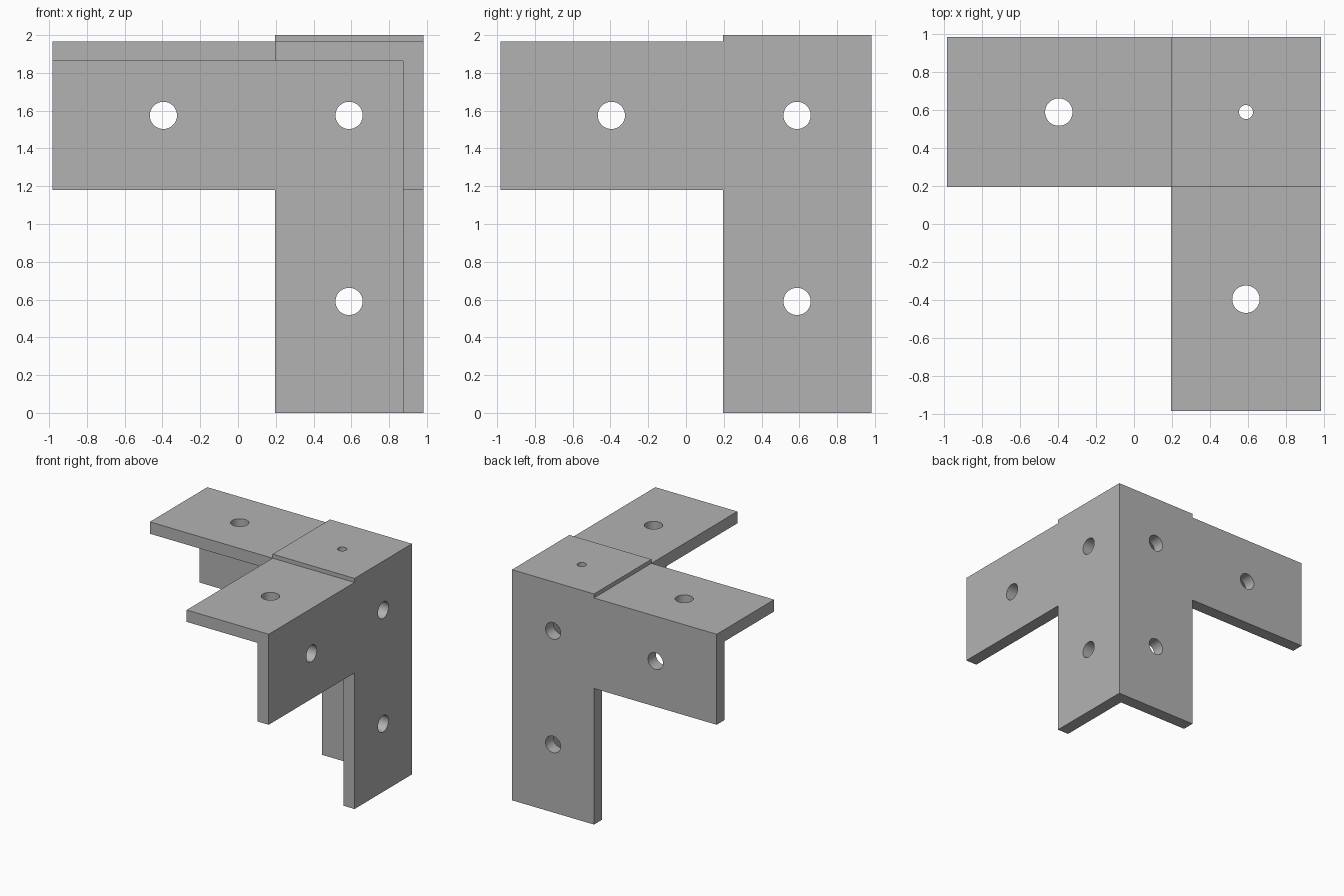
import bpy, math
from mathutils import Vector

default = bpy.data.objects.get("Cube")
if default:
    bpy.data.objects.remove(default, do_unlink=True)

HALF = 0.982       # half of the footprint
TOP = 2.0          # raised corner pad
ARM_TOP = 1.965    # upper face of the horizontal arms
INNER = 0.874      # inner face of the two walls
UNDER = 1.862      # underside of the top plate
EDGE = 0.195       # inner edge of every arm
ARM_LOW = 1.18     # lower edge of the wall arms
NEAR, FAR = 0.588, -0.395   # hole positions along x and y
HIGH, LOW = 1.575, 0.59     # hole heights
FARAWAY = 1.5      # cutters overshoot to here


def box(name, low, high):
    low, high = Vector(low), Vector(high)
    bpy.ops.mesh.primitive_cube_add(size=1, location=(low + high) / 2)
    obj = bpy.context.object
    obj.name = name
    obj.scale = high - low
    bpy.ops.object.transform_apply(location=True, rotation=True, scale=True)
    return obj


def drill(centre, axis, radius=0.072):
    turn = {"x": (0, math.pi / 2, 0), "y": (math.pi / 2, 0, 0), "z": (0, 0, 0)}
    bpy.ops.mesh.primitive_cylinder_add(vertices=48, radius=radius, depth=0.4,
                                        location=centre, rotation=turn[axis])
    return bpy.context.object


def cut(target, cutter):
    cutter.hide_render = True
    bpy.context.view_layer.objects.active = target
    mod = target.modifiers.new("cut", "BOOLEAN")
    mod.operation = "DIFFERENCE"
    mod.solver = "EXACT"
    mod.object = cutter
    bpy.ops.object.modifier_apply(modifier=mod.name)
    bpy.data.objects.remove(cutter, do_unlink=True)


# Three-way corner bracket, carved from a solid block
bracket = box("corner_bracket", (-HALF, -HALF, 0), (HALF, HALF, TOP))
steel = bpy.data.materials.new("plain_grey")
steel.use_nodes = True
grey = (0.45, 0.45, 0.45, 1)
steel.diffuse_color = grey
steel.node_tree.nodes["Principled BSDF"].inputs["Base Color"].default_value = grey
bracket.data.materials.append(steel)

# Hollow inside, then the gaps between the arms
F = FARAWAY
for low, high in [
    ((-F, -F, -F), (INNER, INNER, UNDER)),
    ((-F, -F, -F), (EDGE, F, ARM_LOW)),
    ((-F, -F, -F), (F, EDGE, ARM_LOW)),
    ((-F, -F, -F), (EDGE, EDGE, 2 * F)),
    ((-F, -F, ARM_TOP), (EDGE, F, 2 * F)),
    ((-F, -F, ARM_TOP), (F, EDGE, 2 * F)),
]:
    cut(bracket, box("cutter", low, high))

# Screw holes in both walls
for along, height in [(FAR, HIGH), (NEAR, HIGH), (NEAR, LOW)]:
    cut(bracket, drill((along, HALF, height), "y"))
    cut(bracket, drill((HALF, along, height), "x"))

# Screw holes in the top plate, with a small one in the corner pad
cut(bracket, drill((FAR, NEAR, ARM_TOP), "z"))
cut(bracket, drill((NEAR, FAR, ARM_TOP), "z"))
cut(bracket, drill((NEAR, NEAR, ARM_TOP), "z", 0.037))

# Smooth hole walls, sharp plate edges
bpy.ops.object.select_all(action="DESELECT")
bracket.select_set(True)
bpy.context.view_layer.objects.active = bracket
bpy.ops.object.shade_smooth_by_angle(angle=math.radians(30))
